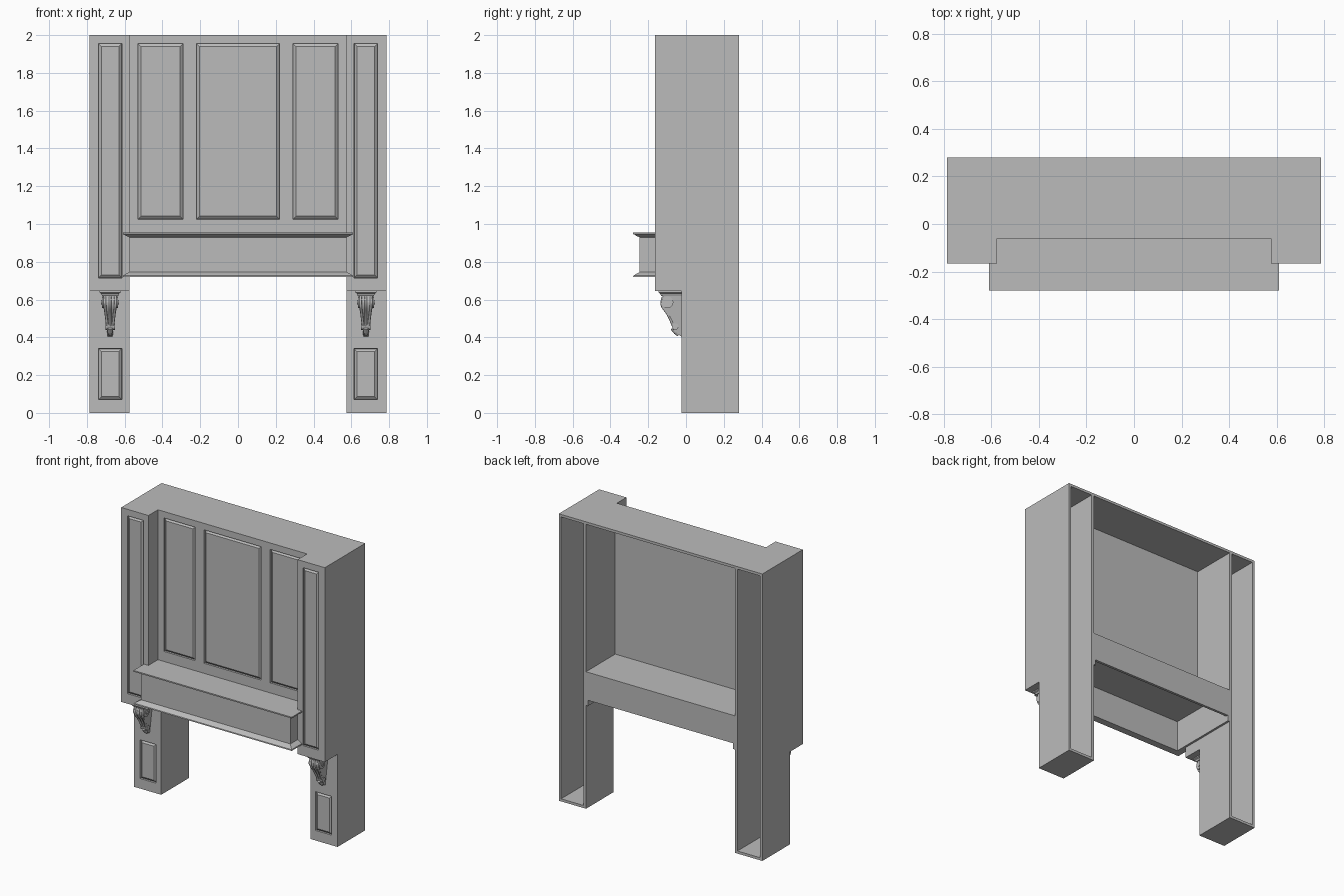
import bpy, bmesh, math
from mathutils import Matrix, Vector

cube = bpy.data.objects.get("Cube")
if cube:
    bpy.data.objects.remove(cube, do_unlink=True)

grey = bpy.data.materials.new("plain grey")
grey.use_nodes = True
grey.diffuse_color = (0.5, 0.5, 0.5, 1)
grey.node_tree.nodes["Principled BSDF"].inputs["Base Color"].default_value = (0.5, 0.5, 0.5, 1)

T = 0.018                              # board thickness
HALF, INNER = 0.785, 0.575             # outer and inner column sides
BACK, FRONT, LEG, WALL = 0.28, -0.165, -0.025, -0.06
STEP, SHELF, TOP = 0.645, 0.955, 2.0


def finish(name, bm, smooth=False):
    bmesh.ops.recalc_face_normals(bm, faces=bm.faces)
    mesh = bpy.data.meshes.new(name)
    bm.to_mesh(mesh)
    bm.free()
    mesh.materials.append(grey)
    ob = bpy.data.objects.new(name, mesh)
    bpy.context.collection.objects.link(ob)
    if smooth:
        bpy.ops.object.select_all(action='DESELECT')
        ob.select_set(True)
        bpy.context.view_layer.objects.active = ob
        bpy.ops.object.shade_smooth_by_angle(angle=math.radians(40))
    return ob


def loft(name, rings, smooth=False, closed=True):
    """Skin equal rings of points and cap both ends."""
    bm = bmesh.new()
    vs = [[bm.verts.new(p) for p in ring] for ring in rings]
    n = len(rings[0])
    for a, b in zip(vs, vs[1:]):
        for i in range(n if closed else n - 1):
            j = (i + 1) % n
            bm.faces.new((a[i], a[j], b[j], b[i]))
    bm.faces.new(vs[0])
    bm.faces.new(vs[-1][::-1])
    return finish(name, bm, smooth)


def box(name, x, y, z):
    xa, xb = sorted(x)
    ring = lambda h: [(xa, y[0], h), (xb, y[0], h), (xb, y[1], h), (xa, y[1], h)]
    return loft(name, [ring(z[0]), ring(z[1])])


def panelled_board(name, xs, zs, y):
    """Front board; every odd cell in the middle row is a raised and fielded panel."""
    bm = bmesh.new()
    grid = [[bm.verts.new((x, y, z)) for z in zs] for x in xs]
    panels = []
    for i in range(len(xs) - 1):
        for j in range(len(zs) - 1):
            f = bm.faces.new((grid[i][j], grid[i + 1][j], grid[i + 1][j + 1], grid[i][j + 1]))
            if i % 2 and j == 1:
                panels.append(f)
    bm.normal_update()
    bmesh.ops.inset_individual(bm, faces=panels, thickness=0.001, depth=-0.013)
    bm.normal_update()
    bmesh.ops.inset_individual(bm, faces=panels, thickness=0.022, depth=0.013)
    # close the rear of the board
    rim = [e for e in bm.edges if e.is_boundary]
    new = bmesh.ops.extrude_edge_only(bm, edges=rim)["geom"]
    bmesh.ops.translate(bm, vec=(0, T, 0), verts=[g for g in new if isinstance(g, bmesh.types.BMVert)])
    bmesh.ops.holes_fill(bm, edges=[e for e in bm.edges if e.is_boundary], sides=0)
    return finish(name, bm)


def tube(name, pts, radius):
    cu = bpy.data.curves.new(name, 'CURVE')
    cu.dimensions = '3D'
    cu.bevel_depth, cu.bevel_resolution, cu.resolution_u = radius, 2, 5
    cu.use_fill_caps = True
    sp = cu.splines.new('BEZIER')
    sp.bezier_points.add(len(pts) - 1)
    for bp, p in zip(sp.bezier_points, pts):
        bp.co = p
        bp.handle_left_type = bp.handle_right_type = 'AUTO'
    sp.bezier_points[-1].radius = 0.5
    cu.materials.append(grey)
    ob = bpy.data.objects.new(name, cu)
    bpy.context.collection.objects.link(ob)


def roller(name, centre, radius, width):
    bm = bmesh.new()
    m = Matrix.Translation(Vector(centre)) @ Matrix.Rotation(math.pi / 2, 4, 'Y')
    bmesh.ops.create_cone(bm, cap_ends=True, segments=20, radius1=radius, radius2=radius,
                          depth=width, matrix=m)
    finish(name, bm, True)


# Columns, hollow and open at the back
side_profile = [(FRONT, TOP - T), (BACK, TOP - T), (BACK, 0), (LEG, 0), (LEG, STEP), (FRONT, STEP)]
for side, s in (("left", 1), ("right", -1)):
    for part, x in (("outer", HALF - T), ("inner", INNER)):
        loft(f"{side}_column_{part}_side",
             [[(s * xx, y, z) for y, z in side_profile] for xx in (x, x + T)])
    a, b = INNER + T, HALF - T
    xs = sorted(s * x for x in (a, 0.615, 0.738, b))
    panelled_board(f"{side}_column_upper_front", xs, (STEP, 0.715, 1.955, TOP - T), FRONT)
    panelled_board(f"{side}_column_leg_front", xs, (0, 0.07, 0.34, STEP), LEG)
    box(f"{side}_column_step", (s * a, s * b), (FRONT + T, LEG + T), (STEP, STEP + T))
    box(f"{side}_column_floor", (s * a, s * b), (LEG + T, BACK), (0, T))
    box(f"{side}_shelf_cheek", (s * (INNER - 0.015), s * INNER), (FRONT, BACK), (0.72, SHELF - T))

# Top board
half = [(INNER, WALL), (INNER, FRONT), (HALF, FRONT), (HALF, BACK)]
outline = half + [(-x, y) for x, y in reversed(half)]
loft("top_board", [[(x, y, z) for x, y in outline] for z in (TOP - T, TOP)])

# Central wall with three panels
panelled_board("central_wall", (-INNER, -0.53, -0.29, -0.22, 0.22, 0.29, 0.53, INNER),
               (SHELF, 1.025, 1.955, TOP - T), WALL)

# Mantel box, hollow below, with flared top and bottom mouldings
section = [(0.035, SHELF), (0.035, 0.946), (0.027, 0.944), (0.016, 0.936), (0.004, 0.932),
           (0, 0.928), (0, 0.746), (0.006, 0.742), (0.018, 0.736), (0.033, 0.727), (0.035, 0.72),
           (-0.015, 0.72), (-0.015, SHELF - T)]
rings = []
for o, z in section:
    x, y = INNER + o, -0.245 - o
    rings.append([(-x, FRONT, z), (-x, y, z), (x, y, z), (x, FRONT, z)])
loft("mantel_box", rings, closed=False)
box("mantel_shelf", (-INNER, INNER), (FRONT, BACK), (SHELF - T, SHELF))
box("rear_apron", (-INNER + 0.015, INNER - 0.015), (BACK - T, BACK), (0.76, SHELF - T))

# Carved corbels
scroll = [(LEG, 0.63), (-0.125, 0.63), (-0.121, 0.615), (-0.128, 0.6), (-0.128, 0.575),
          (-0.118, 0.55), (-0.098, 0.525), (-0.083, 0.5), (-0.074, 0.475), (-0.074, 0.455),
          (-0.064, 0.44), (-0.05, 0.43), (-0.042, 0.415), (LEG, 0.405)]
for side, s in (("left", 1), ("right", -1)):
    cx = s * 0.677
    width = lambda z: 0.013 + 0.024 * min(1, max(0, (z - 0.42) / 0.15))
    loft(f"{side}_corbel_body",
         [[(cx + k * width(z), y, z) for y, z in scroll] for k in (-1, 1)], True)
    cap = []
    for o, z in ((0, STEP), (0, 0.637), (-0.008, 0.632), (-0.013, 0.62)):
        w, y = 0.056 + o, -0.145 - o
        cap.append([(cx - w, LEG, z), (cx - w, y, z), (cx + w, y, z), (cx + w, LEG, z)])
    loft(f"{side}_corbel_cap", cap)
    roller(f"{side}_corbel_volute", (cx, -0.098, 0.586), 0.031, 0.084)
    roller(f"{side}_corbel_volute_eye", (cx, -0.098, 0.586), 0.012, 0.094)
    roller(f"{side}_corbel_foot_volute", (cx, -0.057, 0.457), 0.017, 0.05)
    # leaf ribs down the front, and a pendant tip
    for k in (-1, 0, 1):
        tube(f"{side}_corbel_rib", [(cx + k * width(z) * 0.75, y, z) for y, z in scroll[2:11:2]],
             0.007)
    tube(f"{side}_corbel_leaf_tip", [(cx, -0.07, 0.45), (cx, -0.052, 0.428), (cx, -0.04, 0.41)],
         0.014)
